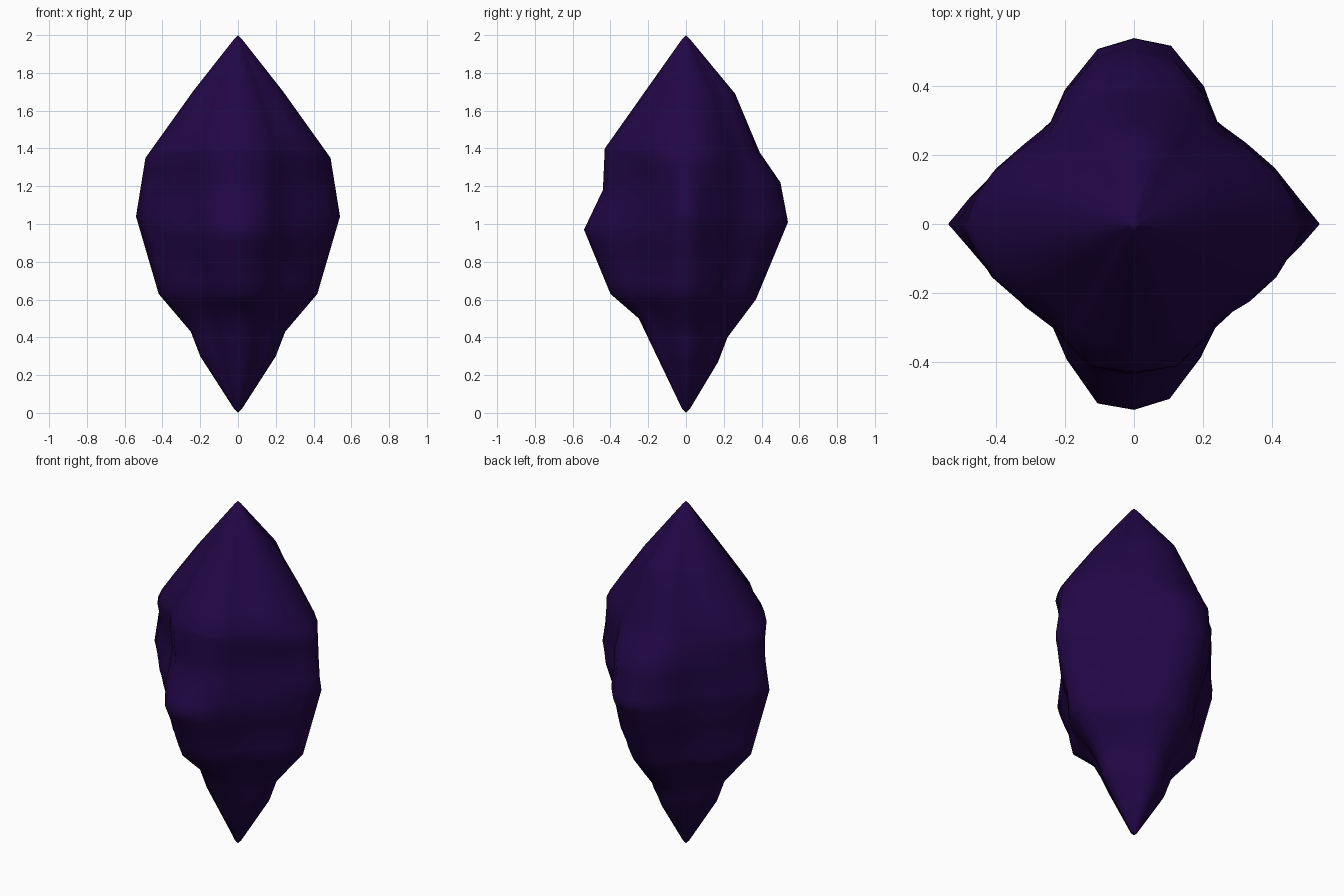
import bpy, bmesh, math

if "Cube" in bpy.data.objects:
    bpy.data.objects.remove(bpy.data.objects["Cube"])

# Silhouette profiles as (height, reach) for the sides, the back and the front
SIDE = [(0, 0), (.02, .02), (.3, .2), (.43, .25), (.63, .42), (1.04, .54), (1.35, .49), (1.7, .24), (1.98, .02), (2, 0)]
BACK = [(0, 0), (.02, .02), (.27, .17), (.4, .22), (.6, .37), (1.01, .54), (1.22, .50), (1.38, .39), (1.69, .26), (1.98, .02), (2, 0)]
FRONT = [(0, 0), (.02, .02), (.5, .25), (.63, .4), (.97, .54), (1.18, .44), (1.4, .43), (1.98, .02), (2, 0)]
# Quarter cross-sections as fractions of the reach: waist with slim fins, tips with broad facets
WAIST = [(1, 0), (.88, .13), (.73, .29), (.58, .42), (.44, .54), (.37, .72), (.19, .95), (0, 1)]
TIP = [(1, 0), (.96, .2), (.88, .38), (.72, .55), (.53, .67), (.43, .8), (.28, .96), (0, 1)]
# How far the section leans towards the tip shape, by height
BLEND = [(0, .6), (.3, .6), (.6, .5), (.8, .15), (1.1, .1), (1.25, .4), (1.42, 1), (2, 1)]


def reach(profile, z):
    for (z0, r0), (z1, r1) in zip(profile, profile[1:]):
        if z <= z1:
            return r0 + (r1 - r0) * (z - z0) / (z1 - z0)
    return 0


def ring(z):
    t = reach(BLEND, z)
    quarter = [(a + (c - a) * t, b + (d - b) * t) for (a, b), (c, d) in zip(WAIST, TIP)]
    half_back = quarter + [(-u, v) for u, v in quarter[-2::-1]]
    outline = half_back + [(u, -v) for u, v in half_back[-2:0:-1]]
    points = []
    for u, v in outline:
        x, y = u * reach(SIDE, z), v * reach(BACK if v > 0 else FRONT, z)
        # Rough chips on the diagonal flanks, fading out at ridges and tips
        amount = .03 * min(1, 4 * abs(u * v)) * max(0, 1 - abs(z - .85) / .6)
        k = 1 + amount * math.sin(13 * x + 9 * z) * math.cos(11 * y - 14 * z)
        points.append((x * k, y * k, z))
    return points


# Crystal body lofted through rings
heights = sorted({z for prof in (SIDE, BACK, FRONT) for z, r in prof if 0 < z < 2}
                 | {.15, .35, .56, .7, .77, .84, .91, 1.11, 1.29, 1.5, 1.6, 1.8})
bm = bmesh.new()
rings = [[bm.verts.new(p) for p in ring(z)] for z in heights]
n = len(rings[0])
for a, b in zip(rings, rings[1:]):
    for i in range(n):
        j = (i + 1) % n
        bm.faces.new((a[i], a[j], b[j], b[i]))
bottom, top = bm.verts.new((0, 0, 0)), bm.verts.new((0, 0, 2))
for i in range(n):
    j = (i + 1) % n
    bm.faces.new((bottom, rings[0][j], rings[0][i]))
    bm.faces.new((top, rings[-1][i], rings[-1][j]))
bmesh.ops.recalc_face_normals(bm, faces=bm.faces)
mesh = bpy.data.meshes.new("crystal")
bm.to_mesh(mesh)
bm.free()
crystal = bpy.data.objects.new("crystal", mesh)
bpy.context.collection.objects.link(crystal)

# Dark purple stone
stone = bpy.data.materials.new("dark purple")
stone.diffuse_color = (.015, .002, .06, 1)
stone.use_nodes = True
stone.node_tree.nodes["Principled BSDF"].inputs["Base Color"].default_value = stone.diffuse_color
mesh.materials.append(stone)

bpy.context.view_layer.objects.active = crystal
crystal.select_set(True)
bpy.ops.object.shade_smooth_by_angle(angle=math.radians(80))
